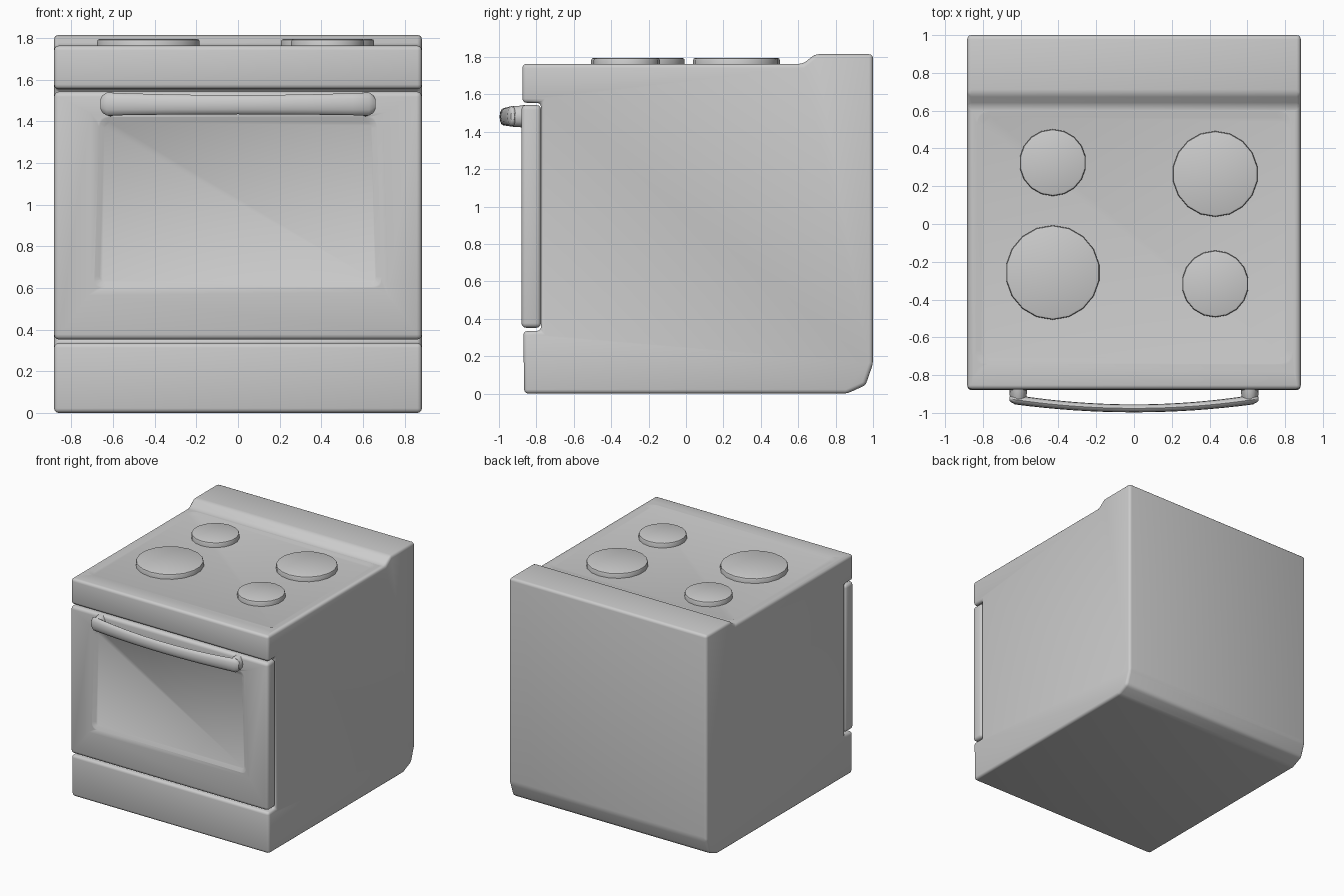
import bpy, bmesh, math
from mathutils import Vector, Matrix

if "Cube" in bpy.data.objects:
    bpy.data.objects.remove(bpy.data.objects["Cube"])


def finish(bm, name):
    bmesh.ops.recalc_face_normals(bm, faces=bm.faces[:])
    me = bpy.data.meshes.new(name)
    bm.to_mesh(me)
    bm.free()
    ob = bpy.data.objects.new(name, me)
    bpy.context.collection.objects.link(ob)
    bpy.ops.object.select_all(action='DESELECT')
    ob.select_set(True)
    bpy.context.view_layer.objects.active = ob
    bpy.ops.object.shade_smooth_by_angle(angle=math.radians(40))
    return ob


def extruded_profile(profile, half_width, bevel):
    """Side profile (y, z) extruded across x, with rounded edges."""
    bm = bmesh.new()
    f = bm.faces.new([bm.verts.new((-half_width, y, z)) for y, z in profile])
    ext = bmesh.ops.extrude_face_region(bm, geom=[f])['geom']
    bmesh.ops.translate(bm, vec=(2 * half_width, 0, 0),
                        verts=[v for v in ext if isinstance(v, bmesh.types.BMVert)])
    bmesh.ops.recalc_face_normals(bm, faces=bm.faces[:])
    bmesh.ops.bevel(bm, geom=bm.edges[:], offset=bevel, segments=3, profile=0.5,
                    affect='EDGES', clamp_overlap=True)
    return bm


def largest_face(bm, direction):
    bm.normal_update()
    return max((f for f in bm.faces if f.normal.dot(Vector(direction)) > 0.99),
               key=lambda f: f.calc_area())


def recess(bm, direction, axis, lo, hi, half_lo, half_hi, radius, slope, depth):
    """Shallow round-cornered panel sunk into the largest face."""
    f = largest_face(bm, direction)
    bmesh.ops.inset_individual(bm, faces=[f], thickness=0.02)
    mid = f.calc_center_median()[axis]
    for v in f.verts:
        top = v.co[axis] > mid
        v.co.x = math.copysign(half_hi if top else half_lo, v.co.x)
        v.co[axis] = hi if top else lo
    bmesh.ops.bevel(bm, geom=list(f.verts), offset=radius, segments=4, profile=0.5,
                    affect='VERTICES')
    bm.normal_update()
    want = (lo + hi) / 2
    f = max((g for g in bm.faces if g.normal.dot(Vector(direction)) > 0.99
             and abs(g.calc_center_bounds()[axis] - want) < 0.02),
            key=lambda g: g.calc_area())
    bmesh.ops.inset_individual(bm, faces=[f], thickness=slope, depth=-depth)


# Body with drawer front, door opening, cooktop lip and raised back
body = extruded_profile([
    (-0.865, 0), (-0.87, 0.335), (-0.775, 0.335), (-0.775, 1.555), (-0.875, 1.555),
    (-0.875, 1.763), (0.625, 1.763), (0.69, 1.815), (1.0, 1.815),
    (1.0, 0.16), (0.96, 0.045), (0.86, 0)], 0.883, 0.022)
recess(body, (0, 0, 1), 1, -0.74, 0.595, 0.84, 0.83, 0.07, 0.03, 0.008)
finish(body, "body")

# Oven door with sunken window
door = extruded_profile([(-0.88, 0.352), (-0.88, 1.543), (-0.775, 1.543),
                         (-0.775, 0.352)], 0.883, 0.025)
recess(door, (0, -1, 0), 2, 0.605, 1.42, 0.69, 0.665, 0.05, 0.025, 0.018)
finish(door, "oven_door")

# Burners
for i, (x, y, r) in enumerate([(-0.43, 0.325, 0.177), (0.43, 0.265, 0.227),
                               (-0.43, -0.257, 0.25), (0.43, -0.317, 0.177)]):
    bm = bmesh.new()
    bmesh.ops.create_cone(bm, cap_ends=True, segments=18, radius1=r, radius2=r, depth=0.05,
                          matrix=Matrix.Translation((x, y, 1.77)))
    rim = [e for e in bm.edges if all(v.co.z > 1.78 for v in e.verts)]
    bmesh.ops.bevel(bm, geom=rim, offset=0.012, segments=2, profile=0.5, affect='EDGES')
    finish(bm, f"burner_{i + 1}")


def loft(sections, name, n=12):
    """Elliptical rings: (centre, axis vector u, axis vector v)."""
    bm = bmesh.new()
    rings = []
    for c, u, v in sections:
        rings.append([bm.verts.new(Vector(c) + Vector(u) * math.cos(2 * math.pi * k / n)
                                   + Vector(v) * math.sin(2 * math.pi * k / n))
                      for k in range(n)])
    for a, b in zip(rings, rings[1:]):
        for k in range(n):
            bm.faces.new((a[k], a[(k + 1) % n], b[(k + 1) % n], b[k]))
    bm.faces.new(rings[0])
    bm.faces.new(rings[-1])
    finish(bm, name)


# Bowed handle bar with rounded ends
bar = []
for k in range(-8, 9):
    t = k / 8
    s = 1 + 0.2 * t * t
    bar.append(((0.63 * t, -0.976 + 0.046 * t * t, 1.48 + 0.003 * t * t),
                (0, 0.021 * s, 0), (0, 0, 0.046 * s)))
for sgn in (-1, 1):
    tips = [((sgn * x, -0.926, 1.483), (0, 0.021 * s, 0), (0, 0, 0.05 * s))
            for x, s in ((0.65, 0.85), (0.66, 0.5))]
    bar = tips[::-1] + bar if sgn < 0 else bar + tips
loft(bar, "handle_bar")

# Handle posts
for sgn, side in ((-1, "left"), (1, "right")):
    loft([((sgn * 0.613, y, 1.482), (r, 0, 0), (0, 0, r * 1.25))
          for y, r in ((-0.86, 0.05), (-0.885, 0.046), (-0.925, 0.044), (-0.942, 0.034))],
         f"handle_post_{side}")
